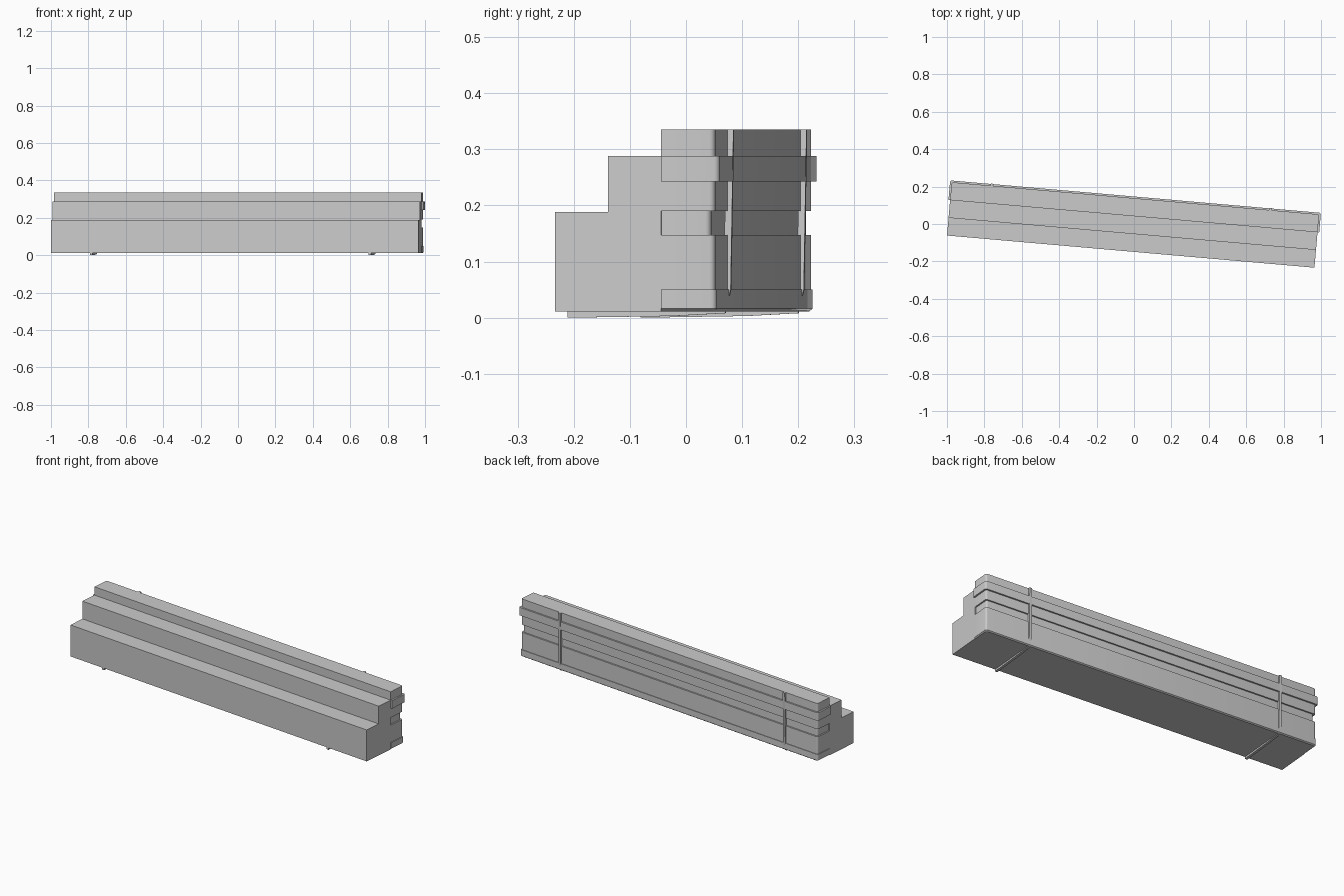
import bpy, bmesh, math
from mathutils import Matrix

cube = bpy.data.objects.get("Cube")
if cube:
    bpy.data.objects.remove(cube, do_unlink=True)

LENGTH, DEPTH, TIER = 1.972, 0.286, 0.095
BASE, TOP = 0.011, 0.335
PLACE = Matrix.Translation((-0.0175, -0.1475, 0)) @ Matrix.Rotation(math.radians(-5), 4, 'Z')

grey = bpy.data.materials.new("plain grey")
grey.use_nodes = True
grey.diffuse_color = (0.6, 0.6, 0.6, 1)
grey.node_tree.nodes["Principled BSDF"].inputs["Base Color"].default_value = (0.6, 0.6, 0.6, 1)


def finish(name, bm):
    bmesh.ops.recalc_face_normals(bm, faces=bm.faces)
    mesh = bpy.data.meshes.new(name)
    bm.to_mesh(mesh)
    bm.free()
    mesh.materials.append(grey)
    ob = bpy.data.objects.new(name, mesh)
    ob.matrix_world = PLACE
    bpy.context.collection.objects.link(ob)
    bpy.ops.object.select_all(action='DESELECT')
    ob.select_set(True)
    bpy.context.view_layer.objects.active = ob
    bpy.ops.object.shade_smooth_by_angle(angle=math.radians(30))
    return ob


def loft(name, rings):
    """Bridge closed rings of equal size and cap both ends."""
    bm = bmesh.new()
    loops = [[bm.verts.new(p) for p in ring] for ring in rings]
    for a, b in zip(loops, loops[1:]):
        for i in range(len(a)):
            j = (i + 1) % len(a)
            bm.faces.new((a[i], a[j], b[j], b[i]))
    bm.faces.new(loops[0])
    bm.faces.new(loops[-1])
    return finish(name, bm)


def extrude(name, profile, centre, width):
    """Sweep a depth/height profile along the length."""
    return loft(name, [[(x, y, z) for y, z in profile]
                       for x in (centre - width / 2, centre + width / 2)])


# Two lower steps
steps = [(0, BASE), (0, 0.188), (TIER, 0.188), (TIER, 0.288),
         (2 * TIER, 0.288), (2 * TIER, BASE)]
extrude("stepped_front", steps, 0, LENGTH)


# Tall back wall with ribs and a groove wrapping round its ends
def wall_ring(z, outset):
    x, y, r = LENGTH / 2 + outset, DEPTH + outset, 0.01
    arc = [(x - r + r * math.cos(a), y - r + r * math.sin(a))
           for a in (math.radians(22.5 * i) for i in range(5))]
    half = [(x, 2 * TIER)] + arc
    return [(px, py, z) for px, py in half] + [(-px, py, z) for px, py in reversed(half)]


bands = [(BASE + 0.005, 0.05, 0.003), (0.05, 0.147, 0), (0.147, 0.19, -0.008),
         (0.19, 0.243, 0), (0.243, 0.288, 0.009), (0.288, TOP, 0)]
rings = [wall_ring(BASE, -0.003)]
for low, high, outset in bands:
    rings += [wall_ring(low, outset), wall_ring(high, outset)]
loft("banded_back_wall", rings)

# Thin straps down the back and under the base
strap = [(DEPTH - 0.001, TOP), (DEPTH + 0.011, TOP), (DEPTH + 0.006, 0.05),
         (DEPTH - 0.004, 0.008), (2 * TIER, 0.003), (0, 0),
         (0, BASE), (DEPTH - 0.008, BASE + 0.002)]
for side, x in (("right", -0.77), ("left", 0.725)):
    extrude(side + "_strap", strap, x, 0.014)
